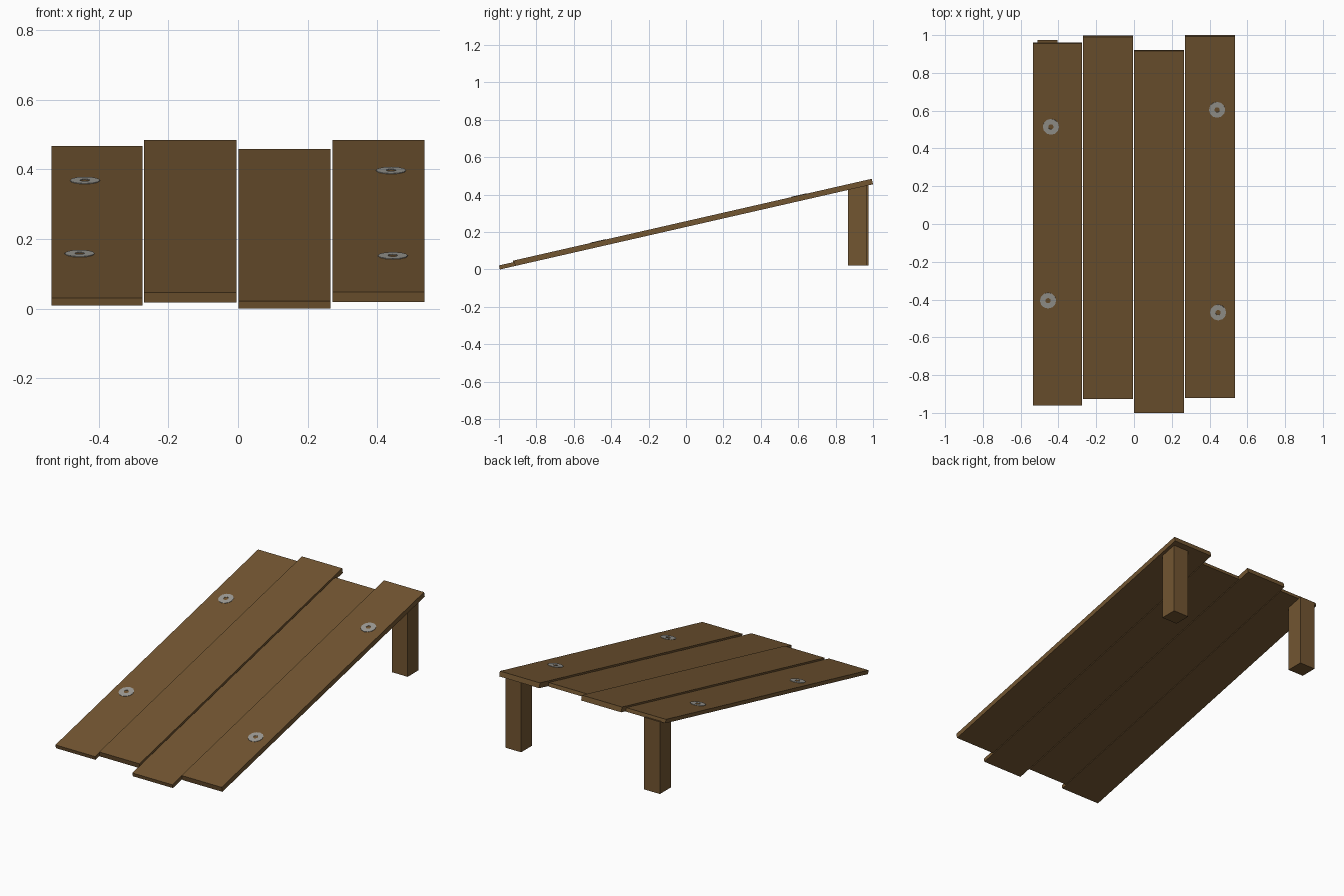
import bpy, bmesh, math
from mathutils import Matrix, Vector

if "Cube" in bpy.data.objects:
    bpy.data.objects.remove(bpy.data.objects["Cube"])

SLOPE = math.atan(0.2283)
S, C = math.sin(SLOPE), math.cos(SLOPE)


def under(y):
    """Height of the shared underside plane of the ramp."""
    return 0.2283 * (y + 0.995)


def material(name, colour):
    m = bpy.data.materials.new(name)
    m.diffuse_color = (*colour, 1)
    m.use_nodes = True
    m.node_tree.nodes["Principled BSDF"].inputs["Base Color"].default_value = m.diffuse_color
    return m


wood = material("brown wood", (0.17, 0.092, 0.031))
metal = material("grey metal", (0.34, 0.33, 0.30))


def finish(bm, name, mat):
    bmesh.ops.recalc_face_normals(bm, faces=bm.faces[:])
    me = bpy.data.meshes.new(name)
    bm.to_mesh(me)
    bm.free()
    me.materials.append(mat)
    ob = bpy.data.objects.new(name, me)
    bpy.context.collection.objects.link(ob)
    return ob


def extruded(name, profile, x0, x1, mat):
    """Side profile of (y, z) points extruded from x0 to x1."""
    bm = bmesh.new()
    face = bm.faces.new([bm.verts.new((x0, y, z)) for y, z in profile])
    new = bmesh.ops.extrude_face_region(bm, geom=[face])["geom"]
    bmesh.ops.translate(bm, vec=(x1 - x0, 0, 0),
                        verts=[v for v in new if isinstance(v, bmesh.types.BMVert)])
    return finish(bm, name, mat)


# Sloping planks: x range, y range, thickness
planks = [(-0.536, -0.274, -0.96, 0.96, 0.022),
          (-0.270, -0.004, -0.926, 0.997, 0.030),
          (0.001, 0.266, -1.0, 0.922, 0.022),
          (0.271, 0.536, -0.92, 1.0, 0.030)]
for i, (x0, x1, y0, y1, t) in enumerate(planks):
    yb = y0 + t * S
    extruded(f"plank_{i + 1}", [(yb, under(yb)), (y1, under(y1)),
                                (y1 - t * S, under(y1) + t * C),
                                (y0, under(yb) + t * C)], x0, x1, wood)

# Square legs with tops cut to the slope
for side, x0, y0 in (("left", -0.51, 0.872), ("right", 0.413, 0.865)):
    y1 = y0 + 0.103
    extruded(f"{side}_leg", [(y0, 0.022), (y1, 0.022),
                             (y1, under(y1) + 0.004), (y0, under(y0) + 0.004)],
             x0, x0 + 0.104, wood)

# Flat metal washers set on the outer planks
for i, (x, y, t) in enumerate([(-0.44, 0.515, 0.022), (-0.455, -0.405, 0.022),
                               (0.44, 0.605, 0.030), (0.445, -0.468, 0.030)]):
    bm = bmesh.new()
    n = 12
    rings = []
    for r, h in ((0.014, 0), (0.043, 0), (0.043, 0.003), (0.014, 0.003)):
        rings.append([bm.verts.new((r * math.cos(2 * math.pi * k / n),
                                    r * math.sin(2 * math.pi * k / n), h))
                      for k in range(n)])
    for j in range(4):
        a, b = rings[j], rings[(j + 1) % 4]
        for k in range(n):
            bm.faces.new((a[k], a[(k + 1) % n], b[(k + 1) % n], b[k]))
    ob = finish(bm, f"washer_{i + 1}", metal)
    ob.matrix_world = (Matrix.Translation((x, y, under(y) + t / C - 0.001))
                       @ Matrix.Rotation(SLOPE, 4, 'X'))
